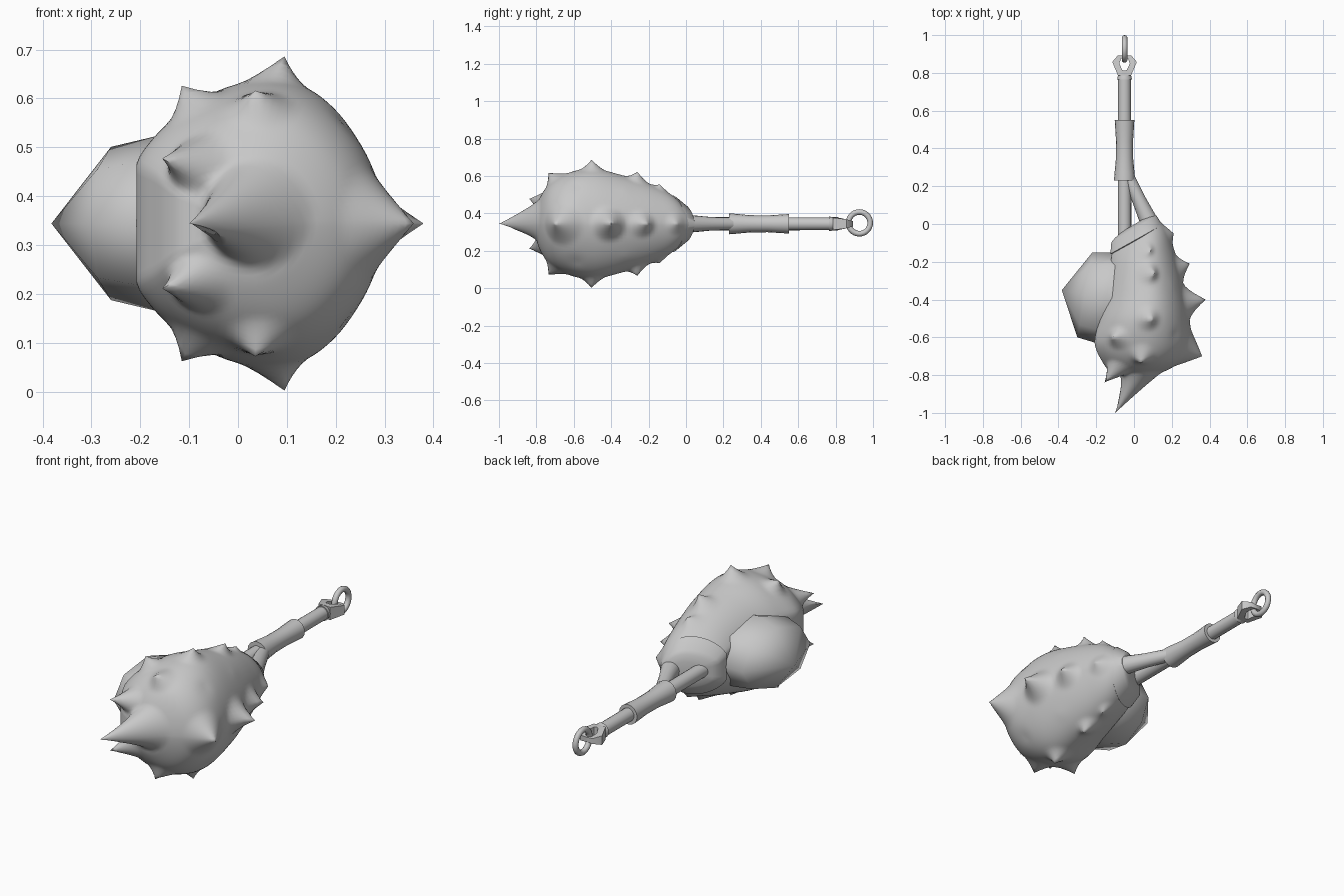
import bpy, bmesh, math
from mathutils import Vector

if "Cube" in bpy.data.objects:
    bpy.data.objects.remove(bpy.data.objects["Cube"])

CZ = 0.344   # height of the main axis
HX = -0.05   # handle axis in x
grey = bpy.data.materials.new("stone_grey")
grey.diffuse_color = (0.58, 0.58, 0.58, 1)
grey.use_nodes = True
grey.node_tree.nodes["Principled BSDF"].inputs["Base Color"].default_value = grey.diffuse_color


def finish(name, bm, angle=40):
    bmesh.ops.recalc_face_normals(bm, faces=bm.faces)
    me = bpy.data.meshes.new(name)
    bm.to_mesh(me)
    bm.free()
    me.materials.append(grey)
    me.shade_smooth()
    me.set_sharp_from_angle(angle=math.radians(angle))
    ob = bpy.data.objects.new(name, me)
    bpy.context.collection.objects.link(ob)
    return ob


def skin(rings, cap_start=True, cap_end=True):
    """Join rings of points into a closed bmesh."""
    bm = bmesh.new()
    vr = [[bm.verts.new(p) for p in r] for r in rings]
    n = len(vr[0])
    for a, b in zip(vr, vr[1:]):
        for i in range(n):
            j = (i + 1) % n
            bm.faces.new((a[i], a[j], b[j], b[i]))
    if cap_start:
        bm.faces.new(vr[0])
    if cap_end:
        bm.faces.new(vr[-1])
    return bm


def lathe(name, start, end, profile, n=16):
    """Turn a (fraction, radius) profile around a line."""
    start, end = Vector(start), Vector(end)
    q = (end - start).to_track_quat('Z', 'Y')
    rings = []
    for t, r in profile:
        c = start.lerp(end, t)
        rings.append([c + q @ Vector((r * math.cos(2 * math.pi * i / n),
                                      r * math.sin(2 * math.pi * i / n), 0)) for i in range(n)])
    return finish(name, skin(rings))


def section(y, xl, xr, h, s, n):
    """Slanted shell section, cut off flat on the left side."""
    cx = xl + 0.54 * (xr - xl)
    left = (cx - xl) * 1.13
    pts = []
    for i in range(n):
        a = 2 * math.pi * i / n
        c, sn = math.cos(a), math.sin(a)
        x = max(cx + c * (xr - cx if c > 0 else left), xl)
        z = h * math.copysign(abs(sn) ** (1.2 if c > 0 else 1.02), sn)
        pts.append(Vector((x, y + s * (x - cx), CZ + z)))
    return pts


def catmull(keys, steps):
    out = []
    for i in range(len(keys) - 1):
        k = [keys[max(0, min(len(keys) - 1, i + d))] for d in (-1, 0, 1, 2)]
        for j in range(steps):
            t = j / steps
            out.append([0.5 * (2 * b + (c - a) * t + (2 * a - 5 * b + 4 * c - d) * t * t
                               + (3 * b - a - 3 * c + d) * t ** 3) for a, b, c, d in zip(*k)])
    return out + [list(keys[-1])]


# Shell body: y, left x, right x, half height, slant
keys = [(-0.02, -0.11, 0.11, 0.09, 0.60),
        (-0.10, -0.12, 0.175, 0.165, 0.50),
        (-0.20, -0.13, 0.215, 0.215, 0.35),
        (-0.35, -0.155, 0.26, 0.262, 0.20),
        (-0.50, -0.185, 0.292, 0.295, 0.05),
        (-0.63, -0.208, 0.30, 0.272, 0.0),
        (-0.725, -0.17, 0.25, 0.22, 0.0),
        (-0.785, -0.12, 0.15, 0.13, 0.0),
        (-0.81, -0.03, 0.05, 0.03, 0.0)]
bm = skin([section(*k, 96) for k in catmull(keys, 9)])

# Spikes drawn out of the shell: tip, base (z as offset), radius, sharpness
spikes = [((-0.10, -1.0, 0), (0.02, -0.81, 0), 0.115, 1.4),
          ((0.38, -0.40, 0), (0.28, -0.42, 0), 0.10, 1.5),
          ((0.36, -0.70, 0), (0.28, -0.66, 0), 0.12, 1.5),
          ((0.295, -0.21, 0), (0.24, -0.23, 0), 0.08, 1.5),
          ((0.21, -0.05, 0), (0.17, -0.06, 0), 0.065, 1.5)]
paired = [((-0.155, -0.838, 0.133), (-0.085, -0.755, 0.12), 0.07, 1.4),
          ((0.035, -0.735, 0.272), (0.04, -0.70, 0.24), 0.075, 1.6),
          ((-0.115, -0.60, 0.282), (-0.09, -0.60, 0.25), 0.07, 1.6),
          ((0.095, -0.505, 0.342), (0.075, -0.50, 0.30), 0.075, 1.7),
          ((0.11, -0.26, 0.278), (0.08, -0.26, 0.24), 0.07, 1.6),
          ((0.09, -0.14, 0.21), (0.06, -0.14, 0.18), 0.06, 1.6),
          ((0.215, -0.58, 0.205), (0.205, -0.58, 0.19), 0.07, 1.6),
          ((0.21, -0.33, 0.17), (0.195, -0.33, 0.15), 0.07, 1.6)]
for tip, base, r, e in paired:
    for s in (1, -1):
        spikes.append(((tip[0], tip[1], tip[2] * s), (base[0], base[1], base[2] * s), r, e))
rest = {v: v.co.copy() for v in bm.verts}
for tip, base, r, e in spikes:
    tip, base = Vector(tip) + Vector((0, 0, CZ)), Vector(base) + Vector((0, 0, CZ))
    root = min(rest.values(), key=lambda p: (p - base).length_squared).copy()
    for v, p in rest.items():
        d = (p - root).length / r
        if d < 1:
            v.co += (tip - root) * (1 - d) ** e
finish("spiked_shell", bm, 75)

# Collar band around the back of the shell
finish("shell_collar", skin([section(*k, 40) for k in (
    (0.0, -0.06, 0.06, 0.05, 0.60),
    (-0.008, -0.10, 0.10, 0.085, 0.60),
    (-0.02, -0.12, 0.118, 0.105, 0.60),
    (-0.075, -0.125, 0.15, 0.152, 0.56),
    (-0.085, -0.11, 0.135, 0.138, 0.56))]), 50)

# Faceted bulb on the left: centre, half axis in xy, half height
rings = []
for c, ax, h in (((-0.05, -0.39), (0.05, 0.24), 0.17),
                 ((-0.15, -0.39), (0.05, 0.24), 0.183),
                 ((-0.26, -0.375), (0.04, 0.225), 0.157)):
    rings.append([Vector((c[0] + ax[0] * math.cos(a), c[1] + ax[1] * math.cos(a), CZ + h * math.sin(a)))
                  for a in [math.pi * i / 4 for i in range(8)]])
bm = skin(rings, cap_end=False)
bm.verts.ensure_lookup_table()
tip = bm.verts.new((-0.382, -0.35, CZ))
bm.verts.ensure_lookup_table()
last = bm.verts[16:24]
for i in range(8):
    bm.faces.new((last[i], last[(i + 1) % 8], tip))
finish("side_bulb", bm, 65)

# Handle rod, grip sleeve, end collar and brace
lathe("handle_rod", (HX, -0.12, CZ), (HX, 0.80, CZ), [(0, 0.036), (1, 0.034)])
lathe("grip_sleeve", (HX, 0.23, CZ), (HX, 0.55, CZ),
      [(0, 0.036), (0, 0.056), (0.12, 0.053), (0.35, 0.046), (0.65, 0.045),
       (0.9, 0.050), (1, 0.052), (1, 0.034)])
lathe("end_collar", (HX, 0.765, CZ), (HX, 0.80, CZ), [(0, 0.039), (0.4, 0.037), (1, 0.03)])
lathe("brace_rod", (-0.035, 0.26, CZ), (0.09, -0.01, CZ), [(0, 0.032), (0.5, 0.037), (1, 0.05)])

# Flared eyelet at the handle end
half = [(0.0, 0.785), (0.034, 0.785), (0.065, 0.858), (0.035, 0.893), (0.0, 0.893)]
hole = [(0.0, 0.812), (0.012, 0.815), (0.028, 0.85), (0.018, 0.877), (0.0, 0.877)]
thick = [0.036, 0.033, 0.024, 0.014, 0.012]
rings = []
for pts, sign in ((half, -1), (half, 1), (hole, 1), (hole, -1), (half, -1)):
    r = [(x, y, sign * t) for (x, y), t in zip(pts, thick)]
    r += [(-x, y, z) for x, y, z in r[-2:0:-1]]
    rings.append([Vector((HX + x, y, CZ + z)) for x, y, z in r])
bm = skin(rings, False, False)
bmesh.ops.remove_doubles(bm, verts=bm.verts, dist=1e-5)
finish("eyelet", bm, 50)

# Hanging ring in the yz plane
rings = []
for i in range(29):
    a = 2 * math.pi * i / 28
    ring = []
    for j in range(10):
        b = 2 * math.pi * j / 10
        rad = 0.058 + 0.015 * math.cos(b)
        ring.append(Vector((HX + 0.015 * math.sin(b), 0.927 + rad * math.cos(a), CZ + 0.005 + rad * math.sin(a))))
    rings.append(ring)
bm = skin(rings, False, False)
bmesh.ops.remove_doubles(bm, verts=bm.verts, dist=1e-5)
finish("hanging_ring", bm, 60)
